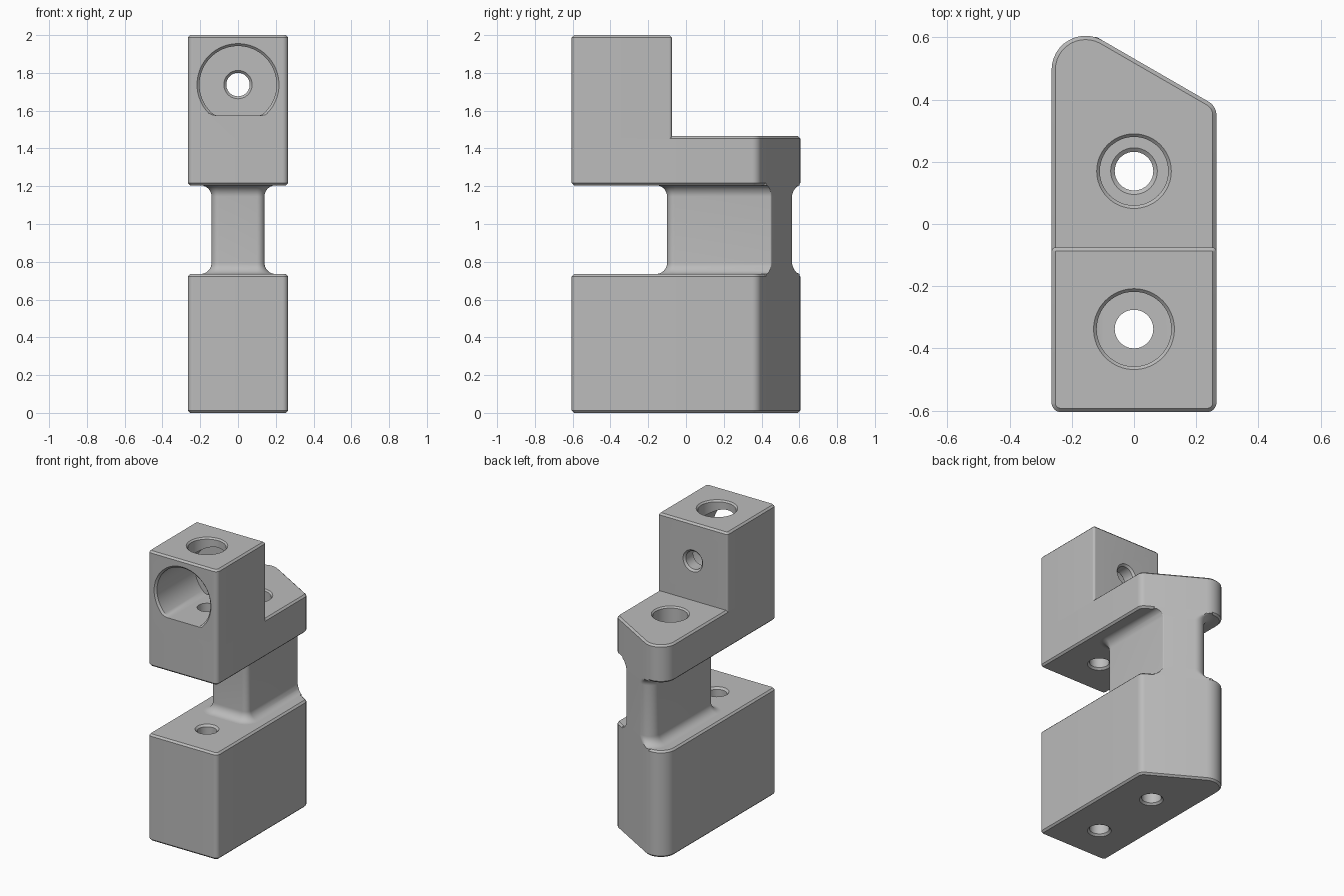
import bpy, bmesh, math
from mathutils import Vector, Matrix

cube = bpy.data.objects.get("Cube")
if cube:
    bpy.data.objects.remove(cube, do_unlink=True)

grey = bpy.data.materials.new("machined_grey")
grey.use_nodes = True
grey.diffuse_color = (0.5, 0.5, 0.5, 1)
grey.node_tree.nodes["Principled BSDF"].inputs["Base Color"].default_value = (0.5, 0.5, 0.5, 1)

BEVEL = 0.012
HALF = 0.265
FRONT = -0.605
SLOPE = math.tan(math.radians(30))
SLANT_Y = 0.532          # where the slanted back crosses x = 0
BORE = 0.062


def slant(x):
    return SLANT_Y - SLOPE * x


def loft(name, rings):
    """Closed solid through equal-sized rings of points."""
    bm = bmesh.new()
    loops = [[bm.verts.new(p) for p in ring] for ring in rings]
    for low, high in zip(loops, loops[1:]):
        for i in range(len(low)):
            j = (i + 1) % len(low)
            bm.faces.new((low[i], low[j], high[j], high[i]))
    bm.faces.new(loops[0][::-1])
    bm.faces.new(loops[-1])
    bmesh.ops.recalc_face_normals(bm, faces=bm.faces)
    mesh = bpy.data.meshes.new(name)
    bm.to_mesh(mesh)
    bm.free()
    mesh.materials.append(grey)
    obj = bpy.data.objects.new(name, mesh)
    bpy.context.collection.objects.link(obj)
    return obj


def rounded(corners, z, offset=0.0, steps=12):
    """Convex counter-clockwise outline with rounded corners, grown by offset."""
    points = []
    for i, (x, y, r) in enumerate(corners):
        p = Vector((x, y, 0))
        a = (p - Vector((*corners[i - 1][:2], 0))).normalized()
        b = (Vector((*corners[(i + 1) % len(corners)][:2], 0)) - p).normalized()
        half = (-a).angle(b) / 2
        centre = p + (b - a).normalized() * r / math.sin(half)
        n1, n2 = Vector((a.y, -a.x, 0)), Vector((b.y, -b.x, 0))
        for k in range(steps + 1):
            q = centre + n1.slerp(n2, k / steps) * (r + offset)
            points.append(Vector((q.x, q.y, z)))
    return points


def circle(r, z, steps=64):
    return [Vector((r * math.cos(t), r * math.sin(t), z))
            for t in (2 * math.pi * k / steps for k in range(steps))]


def cutter(name, rings, location, along_y=False):
    obj = loft(name, rings)
    if along_y:
        obj.data.transform(Matrix.Rotation(math.radians(-90), 4, 'X'))
    obj.location = location
    obj.hide_render = True
    return obj


# Blocks sharing one plan outline with a slanted back
outline = [(-HALF, FRONT, 0.03), (HALF, FRONT, 0.03),
           (HALF, slant(HALF), 0.05), (-HALF, slant(-HALF), 0.109)]


def block(name, z0, z1):
    levels = [(z0, -BEVEL), (z0 + BEVEL, 0), (z1 - BEVEL, 0), (z1, -BEVEL)]
    return loft(name, [rounded(outline, z, o) for z, o in levels])


base = block("base_block", 0, 0.735)
plate = block("upper_plate", 1.205, 1.465)

# Tower at the front of the upper plate
WALL = -0.075
tower_outline = [(-HALF, FRONT, 0.03), (HALF, FRONT, 0.03),
                 (HALF, WALL, 0.014), (-HALF, WALL, 0.014)]
tower = loft("tower", [rounded(tower_outline, z, o)
                       for z, o in ((1.45, 0), (2 - BEVEL, 0), (2, -BEVEL))])

# Neck with flared ends, trimmed flush with the slanted back
W = 0.14
neck_outline = [(-W, -0.1, 0.04), (W, -0.1, 0.04),
                (W, slant(W), 0.01), (-W, slant(-W), 0.07)]
normal = Vector((0.5, math.cos(math.radians(30)), 0))
FLARE = 0.06


def neck_ring(z, offset):
    ring = rounded(neck_outline, z, offset)
    for p in ring:
        over = normal.dot(p) - normal.y * SLANT_Y
        if over > 0:
            p -= normal * over
        p.y = min(p.y, 0.602)
    return ring


arc = [math.pi / 2 * k / 10 for k in range(11)]
flare = [(FLARE * (1 - math.cos(t)), FLARE * (1 - math.sin(t))) for t in arc]
levels = [(0.735 - BEVEL, FLARE)] + [(0.735 + h, o) for h, o in flare]
levels += [(1.205 - h, o) for h, o in reversed(flare)] + [(1.205 + BEVEL, FLARE)]
neck = loft("neck", [neck_ring(z, o) for z, o in levels])


# Cutters: stepped screw holes, D-shaped pocket and cross hole
def stepped(profile):
    return [circle(r, z) for r, z in profile]


def pocket_ring(r, depth, floor=0.163):
    # local +y becomes down once the cutter lies along y
    return [Vector((p.x, min(p.y, floor), depth)) for p in circle(r, 0)]


WIDE = BORE + 0.025
FRONT_Y, BACK_Y, POCKET_Z = -0.338, 0.17, 1.738
cutters = [
    cutter("base_front_hole", stepped([(WIDE, -0.012), (BORE, 0.013),
           (BORE, 0.722), (WIDE, 0.747)]), (0, FRONT_Y, 0)),
    cutter("tower_hole", stepped([(WIDE, 1.193), (BORE, 1.218), (BORE, 1.65),
           (0.12, 1.65), (0.12, 1.99), (0.14, 2.01)]), (0, FRONT_Y, 0)),
    cutter("rear_hole", stepped([(WIDE, -0.012), (BORE, 0.013), (BORE, 1.24),
           (0.075, 1.25), (0.11, 1.25), (0.11, 1.455), (0.13, 1.475)]),
           (0, BACK_Y, 0)),
    cutter("front_pocket", [pocket_ring(0.227, FRONT - 0.01),
           pocket_ring(0.204, FRONT + 0.013), pocket_ring(0.204, -0.18)],
           (0, 0, POCKET_Z), True),
    cutter("cross_hole", stepped([(WIDE, -0.192), (BORE, -0.167),
           (BORE, WALL - 0.013), (WIDE, WALL + 0.012)]), (0, 0, POCKET_Z), True),
]
targets = [(base, (0, 2)), (neck, (2,)), (plate, (1, 2)), (tower, (1, 3, 4))]

for part, holes in targets:
    bpy.ops.object.select_all(action='DESELECT')
    part.select_set(True)
    bpy.context.view_layer.objects.active = part
    for i in holes:
        cut = part.modifiers.new(cutters[i].name, 'BOOLEAN')
        cut.operation = 'DIFFERENCE'
        cut.solver = 'EXACT'
        cut.object = cutters[i]
        bpy.ops.object.modifier_apply(modifier=cut.name)
    bpy.ops.object.shade_smooth_by_angle(angle=math.radians(30))

for obj in cutters:
    bpy.data.objects.remove(obj, do_unlink=True)
